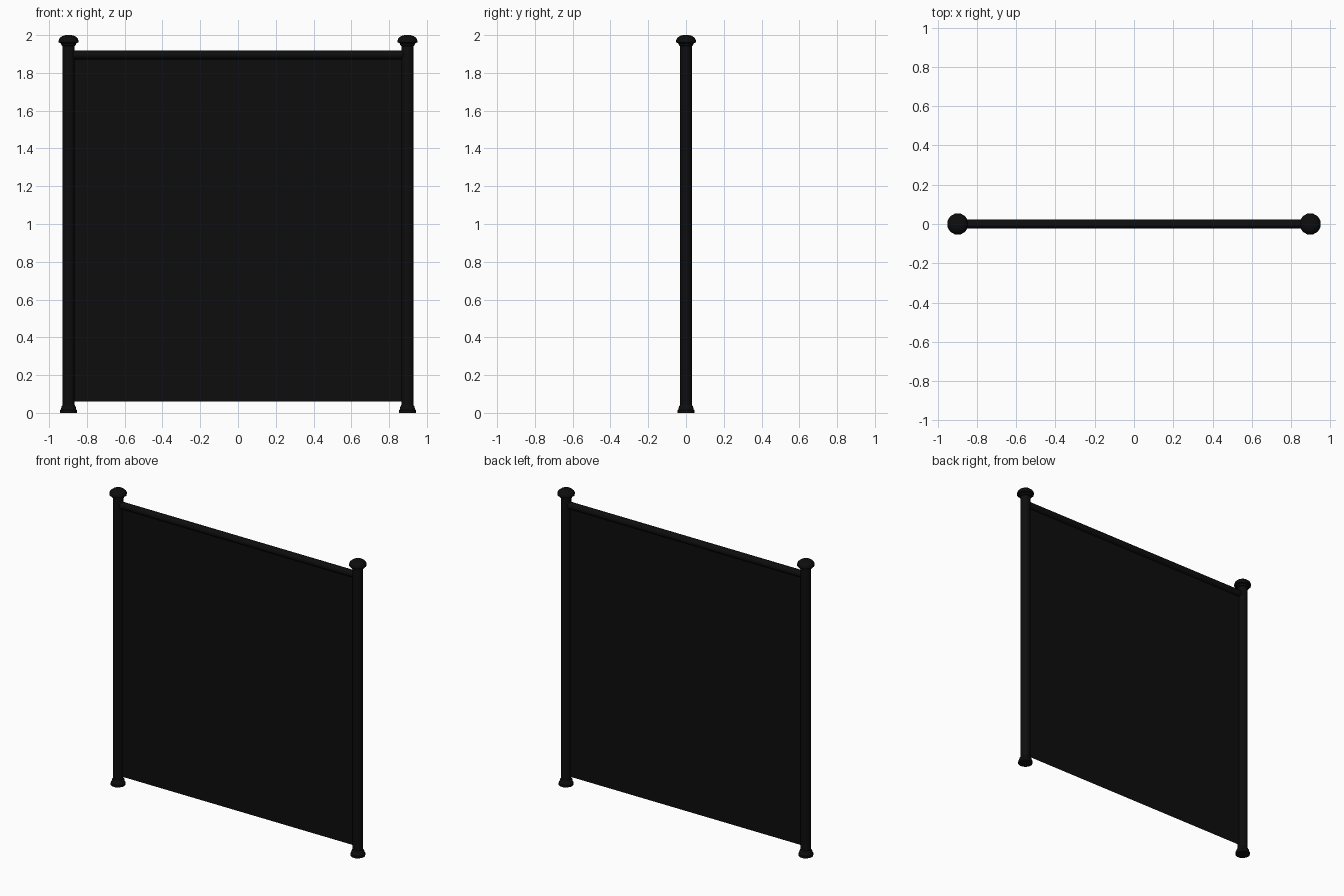
import bpy, bmesh, math
from mathutils import Matrix

if "Cube" in bpy.data.objects:
    bpy.data.objects.remove(bpy.data.objects["Cube"])

SIDES = 12
POST_X = 0.897

mat = bpy.data.materials.new("black_metal")
mat.diffuse_color = (0.004, 0.004, 0.004, 1)
mat.use_nodes = True
mat.node_tree.nodes["Principled BSDF"].inputs["Base Color"].default_value = mat.diffuse_color


def finish(bm, name, smooth=True):
    bmesh.ops.recalc_face_normals(bm, faces=bm.faces)
    mesh = bpy.data.meshes.new(name)
    bm.to_mesh(mesh)
    bm.free()
    mesh.materials.append(mat)
    obj = bpy.data.objects.new(name, mesh)
    bpy.context.collection.objects.link(obj)
    if smooth:
        bpy.ops.object.select_all(action='DESELECT')
        obj.select_set(True)
        bpy.context.view_layer.objects.active = obj
        bpy.ops.object.shade_smooth_by_angle(angle=math.radians(40))
    return obj


def lathe(name, profile, x):
    """Turn a (radius, z) profile about the vertical axis at x."""
    bm = bmesh.new()
    rings = []
    for r, z in profile:
        ring = []
        for i in range(SIDES):
            a = 2 * math.pi * (i + 0.5) / SIDES
            ring.append(bm.verts.new((x + r * math.cos(a), r * math.sin(a), z)))
        rings.append(ring)
    for low, high in zip(rings, rings[1:]):
        for i in range(SIDES):
            j = (i + 1) % SIDES
            bm.faces.new((low[i], low[j], high[j], high[i]))
    bm.faces.new(rings[0][::-1])
    bm.faces.new(rings[-1])
    return finish(bm, name)


post = [(0.032, 0.01), (0.032, 1.965)]
foot = [(0.046, 0), (0.046, 0.015), (0.041, 0.02), (0.039, 0.034), (0.033, 0.042)]
cap = [(0.033, 1.943), (0.039, 1.945), (0.041, 1.956), (0.054, 1.961),
       (0.055, 1.970), (0.049, 1.984), (0.035, 1.995), (0.016, 2.0)]

# Posts with feet and domed caps
for side, s in (("left", -1), ("right", 1)):
    lathe(side + "_post", post, s * POST_X)
    lathe(side + "_foot", foot, s * POST_X)
    lathe(side + "_cap", cap, s * POST_X)

# Round top rail between the posts
bm = bmesh.new()
bmesh.ops.create_cone(bm, cap_ends=True, segments=SIDES, radius1=0.023, radius2=0.023,
                      depth=2 * POST_X,
                      matrix=Matrix.Translation((0, 0, 1.895)) @ Matrix.Rotation(math.pi / 2, 4, 'Y'))
finish(bm, "top_rail")

# Thin mesh sheet filling the frame
bm = bmesh.new()
corners = [(-POST_X, 0.06), (POST_X, 0.06), (POST_X, 1.895), (-POST_X, 1.895)]
bm.faces.new([bm.verts.new((x, 0, z)) for x, z in corners])
finish(bm, "fence_sheet", smooth=False)
